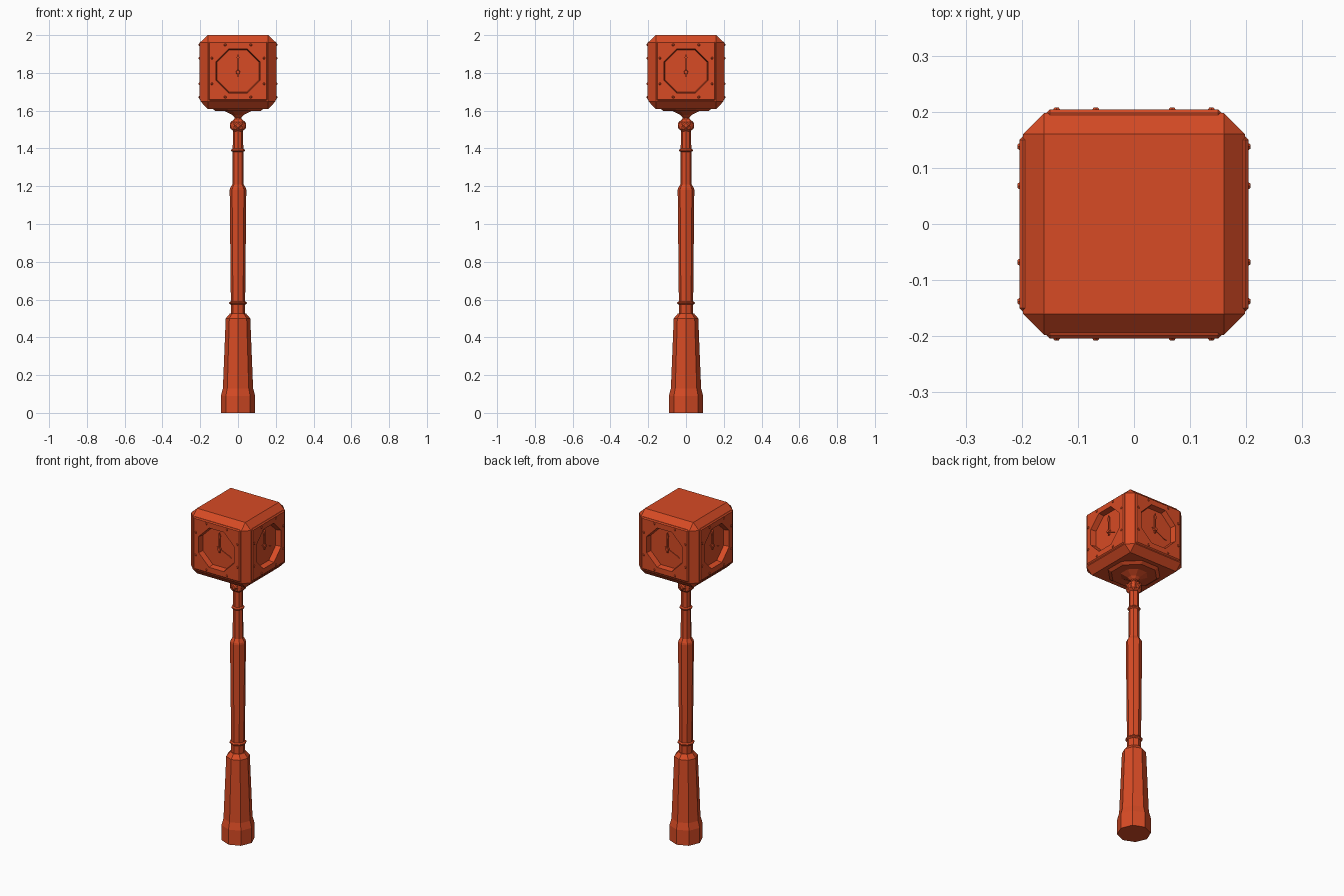
import bpy, bmesh, math
from mathutils import Matrix, Vector

if "Cube" in bpy.data.objects:
    bpy.data.objects.remove(bpy.data.objects["Cube"], do_unlink=True)

paint = bpy.data.materials.new("red_orange_paint")
paint.use_nodes = True
COLOR = (0.68, 0.07, 0.018, 1)
paint.diffuse_color = COLOR
paint.node_tree.nodes["Principled BSDF"].inputs["Base Color"].default_value = COLOR

DIAL_Z = 1.81    # centre height of the dials
FLOOR = 0.172    # distance of the dial floor from the axis


def finish(name, bm, matrix=Matrix()):
    bmesh.ops.transform(bm, matrix=matrix, verts=bm.verts)
    bmesh.ops.recalc_face_normals(bm, faces=bm.faces)
    mesh = bpy.data.meshes.new(name)
    bm.to_mesh(mesh)
    bm.free()
    mesh.materials.append(paint)
    obj = bpy.data.objects.new(name, mesh)
    bpy.context.collection.objects.link(obj)
    return obj


def lathe(name, profile, turn=0.0):
    """Eight-sided column through (radius, height) pairs, capped at both ends."""
    bm = bmesh.new()
    rings = []
    for r, z in profile:
        angles = [turn + i * math.tau / 8 for i in range(8)]
        rings.append([bm.verts.new((r * math.cos(a), r * math.sin(a), z)) for a in angles])
    for low, high in zip(rings, rings[1:]):
        for i in range(8):
            j = (i + 1) % 8
            bm.faces.new((low[i], low[j], high[j], high[i]))
    bm.faces.new(rings[0])
    bm.faces.new(rings[-1])
    return finish(name, bm)


def block(name, size, center, bevel, matrix=Matrix()):
    bm = bmesh.new()
    bmesh.ops.create_cube(bm, size=1)
    bmesh.ops.scale(bm, vec=size, verts=bm.verts)
    bmesh.ops.bevel(bm, geom=bm.edges[:], offset=bevel, segments=1, affect='EDGES')
    bmesh.ops.translate(bm, vec=center, verts=bm.verts)
    return finish(name, bm, matrix)


def cone(name, sides, r1, r2, depth, matrix, turn=0.0):
    """Cone standing on the local xy plane and pointing along local z."""
    bm = bmesh.new()
    bmesh.ops.create_cone(bm, cap_ends=True, segments=sides, radius1=r1, radius2=r2, depth=depth)
    bmesh.ops.translate(bm, vec=(0, 0, depth / 2), verts=bm.verts)
    return finish(name, bm, matrix @ Matrix.Rotation(turn, 4, 'Z'))


def plate(name, outline, depth, matrix):
    bm = bmesh.new()
    face = bm.faces.new([bm.verts.new((x, y, 0)) for x, y in outline])
    out = bmesh.ops.extrude_face_region(bm, geom=[face])
    top = [g for g in out["geom"] if isinstance(g, bmesh.types.BMVert)]
    bmesh.ops.translate(bm, vec=(0, 0, depth), verts=top)
    return finish(name, bm, matrix)


def cut(obj, cutters):
    bpy.context.view_layer.objects.active = obj
    for cutter in cutters:
        mod = obj.modifiers.new("dial_recess", 'BOOLEAN')
        mod.operation, mod.solver, mod.object = 'DIFFERENCE', 'EXACT', cutter
        bpy.ops.object.modifier_apply(modifier=mod.name)


# Pole: flared base, lower collar, shaft, upper collar
lathe("pole_base", [(0.091, 0), (0.091, 0.09), (0.08, 0.13), (0.065, 0.5), (0.043, 0.526)])
lathe("pole_shaft", [(0.038, 0.5), (0.038, 0.6), (0.044, 1.18), (0.042, 1.19), (0.03, 1.21)])
lathe("pole_neck", [(0.03, 1.19), (0.027, 1.5)])
for name, r, z in (("lower_collar", 0.039, 0.582), ("upper_collar", 0.028, 1.39)):
    lathe(name, [(r, z - 0.009), (r + 0.008, z - 0.003), (r + 0.008, z + 0.003), (r, z + 0.009)])

# Joint under the head, with a pointed stud on each side
block("joint", (0.072, 0.072, 0.066), (0, 0, 1.522), 0.014)
lathe("head_stem", [(0.022, 1.54), (0.02, 1.565), (0.035, 1.578), (0.075, 1.597), (0.075, 1.62)],
      math.pi / 8)
lathe("head_underplate", [(0.127, 1.597), (0.15, 1.613), (0.15, 1.63)], math.pi / 8)

# Clock head
head = block("clock_head", (0.396, 0.396, 0.39), (0, 0, 1.805), 0.038)

cutters = []
for k, side in enumerate(("front", "left", "back", "right")):
    turn = Matrix.Rotation(k * math.pi / 2, 4, 'Z')
    # Local frame of this side: x across, y up, z outward from the axis
    frame = turn @ Matrix.Translation((0, 0, DIAL_Z)) @ Matrix.Rotation(math.pi / 2, 4, 'X')

    def at(x, y, out):
        return frame @ Matrix.Translation((x, y, out))

    # Raised panel with an octagonal opening
    panel = block(side + "_panel", (0.312, 0.312, 0.02), (0, 0, 0.194), 0.006, frame)
    cutter = cone(side + "_cutter", 8, 0.121, 0.133, 0.06, at(0, 0, FLOOR), math.pi / 8)
    cut(panel, [cutter])
    cutters.append(cutter)

    # Rivets, two along each edge of the panel
    for i in range(4):
        for s in (-1, 1):
            spot = Matrix.Rotation(i * math.pi / 2, 3, 'Z') @ Vector((0.068 * s, 0.138, 0))
            cone(side + "_rivet", 6, 0.008, 0.004, 0.005, at(spot.x, spot.y, 0.203))

    # Hands and hub
    hand = [(-0.004, -0.022), (0.004, -0.022), (0.004, 0.06), (0.007, 0.078),
            (0, 0.098), (-0.007, 0.078), (-0.004, 0.06)]
    plate(side + "_minute_hand", hand, 0.008, at(0, -0.006, FLOOR))
    slant = Matrix.Rotation(math.radians(-115), 4, 'Z')
    plate(side + "_hour_hand", [(x * 0.7, y * 0.9) for x, y in hand], 0.004,
          at(0, -0.006, FLOOR) @ slant)
    cone(side + "_hand_hub", 8, 0.012, 0.01, 0.012, at(0, -0.006, FLOOR))

    # Pointed stud on the joint
    stud = turn @ Matrix.Translation((0, -0.034, 1.522)) @ Matrix.Rotation(math.pi / 2, 4, 'X')
    cone(side + "_joint_stud", 4, 0.026, 0.012, 0.008, stud)

cut(head, cutters)
for cutter in cutters:
    bpy.data.objects.remove(cutter, do_unlink=True)
